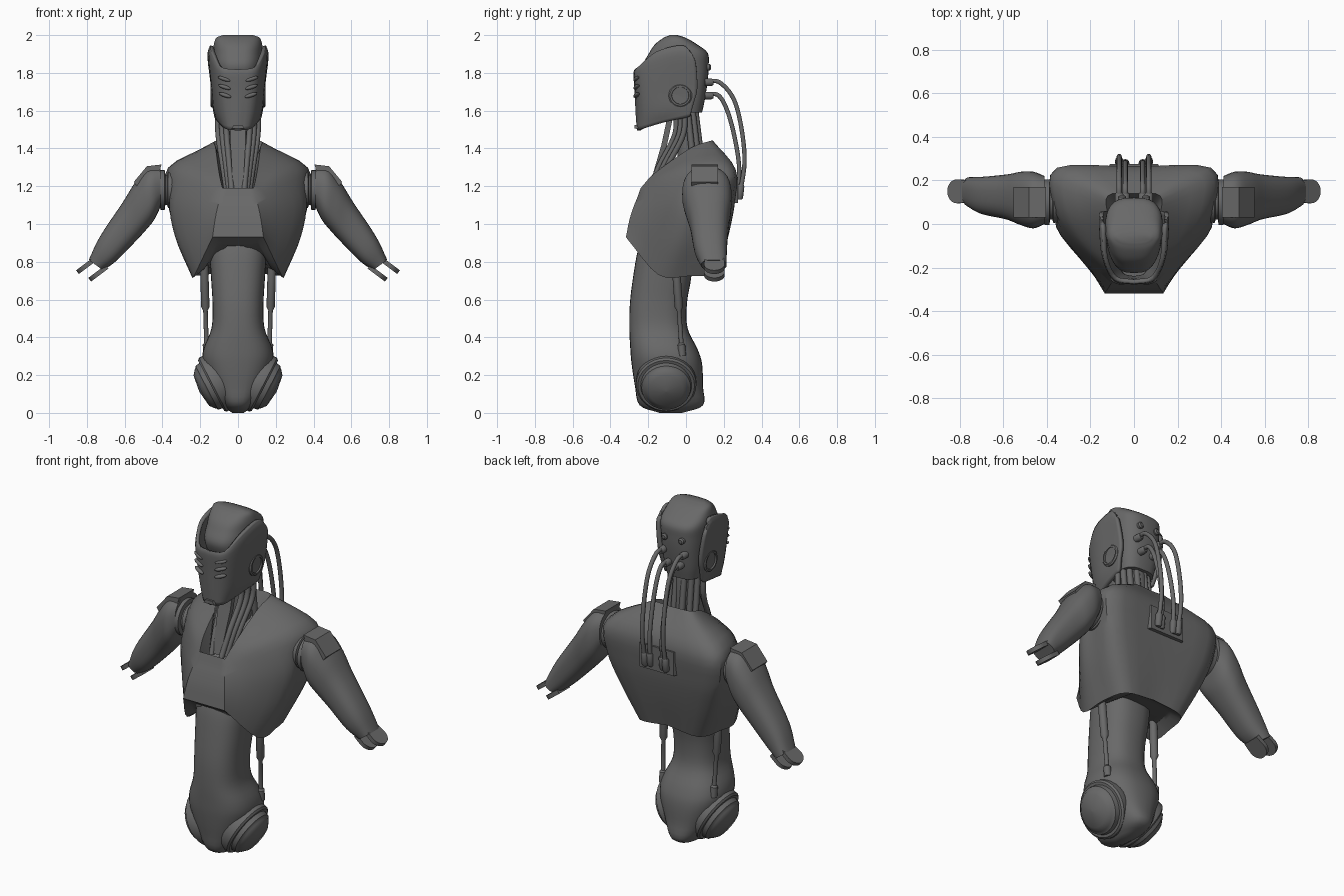
import bpy, bmesh
from math import sin, cos, pi, radians, copysign
from mathutils import Vector as V

cube = bpy.data.objects.get("Cube")
if cube:
    bpy.data.objects.remove(cube, do_unlink=True)

GREY = (0.14, 0.14, 0.14, 1)
metal = bpy.data.materials.new("dark grey metal")
metal.use_nodes = True
metal.diffuse_color = GREY
metal.node_tree.nodes["Principled BSDF"].inputs["Base Color"].default_value = GREY
SIDES = (("left", 1), ("right", -1))


def dense(pts, n=4, sharp=()):
    """Smooth curve through the points, broken at the sharp indices."""
    out, last = [], len(pts) - 1
    for i in range(last):
        b, c = pts[i], pts[i + 1]
        a = 2 * b - c if i == 0 or i in sharp else pts[i - 1]
        d = 2 * c - b if i + 1 == last or i + 1 in sharp else pts[i + 2]
        for k in range(n):
            t = k / n
            out.append(b + (c - a) * (t / 2) + (2 * a - 5 * b + 4 * c - d) * (t * t / 2)
                       + (3 * b - a - 3 * c + d) * (t ** 3 / 2))
    return out + [pts[-1]]


def surface(name, rings, closed=True, angle=35):
    """Skin a list of rings; closed rings get end caps."""
    bm = bmesh.new()
    grid = [[bm.verts.new(p) for p in r] for r in rings]
    n = len(grid[0])
    for a, b in zip(grid, grid[1:]):
        for i in range(n if closed else n - 1):
            j = (i + 1) % n
            bm.faces.new((a[i], a[j], b[j], b[i]))
    if closed:
        bm.faces.new(grid[0])
        bm.faces.new(grid[-1])
    bmesh.ops.remove_doubles(bm, verts=bm.verts, dist=0.0002)
    bmesh.ops.recalc_face_normals(bm, faces=bm.faces)
    mesh = bpy.data.meshes.new(name)
    bm.to_mesh(mesh)
    bm.free()
    ob = bpy.data.objects.new(name, mesh)
    bpy.context.collection.objects.link(ob)
    mesh.materials.append(metal)
    bpy.ops.object.select_all(action="DESELECT")
    ob.select_set(True)
    bpy.context.view_layer.objects.active = ob
    bpy.ops.object.shade_smooth_by_angle(angle=radians(angle))
    return ob


def shell(name, rows, sharp_cols, sharp_rows, closed):
    """Mirrored surface from half rows running front to back."""
    rows = [dense([V(p) for p in r], 4, sharp_cols) for r in rows]
    cols = [dense(c, 4, sharp_rows) for c in zip(*rows)]
    rings = []
    for r in zip(*cols):
        r = list(r)
        m = [V((-p.x, p.y, p.z)) for p in reversed(r)]
        rings.append(r + m[1:-1] if closed else m + r[1:])
    return surface(name, rings, closed)


def oval(power, n=32):
    e = 2 / power
    for i in range(n):
        c, s = cos(2 * pi * i / n), sin(2 * pi * i / n)
        yield copysign(abs(c) ** e, c), copysign(abs(s) ** e, s)


def stack(name, rows, power, taper=0):
    """Level ovals given as height, front, back, half width."""
    rings = []
    for z, f, b, w in dense([V(r) for r in rows]):
        rings.append([V((w * c * (1 - taper * max(0, -s)), (f + b) / 2 + (b - f) / 2 * s, z))
                      for c, s in oval(power)])
    return surface(name, rings)


def lathe(name, profile, origin, axis, n=32):
    """Turn a profile of radius, height about an axis."""
    q = V(axis).to_track_quat("Z", "Y")
    rings = [[V(origin) + q @ V((max(r, .001) * cos(2 * pi * i / n), max(r, .001) * sin(2 * pi * i / n), h))
              for i in range(n)] for r, h in profile]
    return surface(name, rings)


def tube(name, pts, r):
    cu = bpy.data.curves.new(name, "CURVE")
    cu.dimensions = "3D"
    cu.bevel_depth, cu.bevel_resolution, cu.use_fill_caps = r, 3, True
    path = dense([V(p) for p in pts], 8)
    sp = cu.splines.new("POLY")
    sp.points.add(len(path) - 1)
    for q, p in zip(sp.points, path):
        q.co = (*p, 1)
    cu.materials.append(metal)
    bpy.context.collection.objects.link(bpy.data.objects.new(name, cu))


# Chest: half rows from the lower edge up to the neckline
edge = [(0, -.318, .93), (.135, -.318, .93), (.23, -.145, .73), (.236, .02, .725), (.19, .16, .73), (0, .17, .75)]
neck = [(0, -.24, 1.19), (.082, -.24, 1.19), (.1, -.165, 1.27), (.118, .02, 1.4), (.12, .13, 1.44), (0, .14, 1.44)]
under = [(x * .75, -.07 + (y + .07) * .78, z + (.83 - z) * .4) for x, y, z in edge]
throat = [(x * .75, -.05 + (y + .05) * .75, z - .08) for x, y, z in neck]
chest = [
    under, edge,
    [(0, -.3, 1.02), (.122, -.3, 1.02), (.31, -.08, .94), (.325, .05, .93), (.28, .21, .94), (0, .225, .95)],
    [(0, -.278, 1.09), (.108, -.278, 1.09), (.335, -.05, 1.12), (.36, .08, 1.12), (.34, .245, 1.12), (0, .255, 1.12)],
    [(0, -.258, 1.14), (.094, -.258, 1.14), (.25, -.09, 1.25), (.35, .08, 1.3), (.335, .25, 1.29), (0, .255, 1.29)],
    neck, throat]
shell("chest", chest, (1,), (1, 5), True)

# Abdomen and pelvis
stack("abdomen", [(.95, -.22, .03, .14), (.86, -.255, .035, .15), (.72, -.28, .028, .143), (.58, -.297, .005, .135),
                  (.45, -.3, .008, .14), (.34, -.295, .06, .182), (.26, -.288, .085, .185), (.14, -.27, .09, .14),
                  (.04, -.245, .09, .08), (0, -.14, -.02, .03)], 2.5)

# Hips and side rods
for side, s in SIDES:
    lathe(side + "_hip", [(.1, -.05), (.15, -.04), (.16, -.02), (.16, .02), (.15, .03), (.135, .03), (.13, .055),
                          (.12, .06), (.115, .068), (.09, .088), (0, .1)], (s * .116, -.105, .158), (s * .89, 0, -.46))
    a, b = V((s * .18, -.055, .8)), V((s * .165, -.02, .3))
    lathe(side + "_rod", [(.022, 0), (.022, .24), (.012, .26), (.012, .43), (.02, .44), (.02, .5)], a, b - a, 16)

# Arms
arm_rows = [(.41, 1.305, .41, 1.09, .0, .22), (.48, 1.295, .445, 1.02, -.02, .24), (.545, 1.22, .49, .965, -.005, .24),
            (.61, 1.115, .55, .9, .02, .228), (.73, .935, .65, .8, .045, .217), (.79, .81, .715, .755, .08, .215)]
panel = [(.405, 1.315), (.482, 1.306), (.552, 1.222), (.52, 1.18), (.42, 1.26)]
for side, s in SIDES:
    rings = []
    for ux, uz, lx, lz, f, b in dense([V(r) for r in arm_rows]):
        mid, half = V((ux + lx, f + b, uz + lz)) / 2, V((ux - lx, 0, uz - lz)) / 2
        ring = [mid + half * c + V((0, (b - f) / 2 * q, 0)) for c, q in oval(2.5)]
        rings.append([V((s * p.x, p.y, p.z)) for p in ring])
    surface(side + "_arm", rings)
    lathe(side + "_shoulder_joint", [(.09, -.03), (.095, .02), (.08, .025), (.08, .035), (.105, .038), (.105, .06),
                                     (.08, .065)], (s * .35, .1, 1.18), (s, 0, 0))
    surface(side + "_shoulder_panel", [[V((s * x, y, z)) for x, z in panel] for y in (.03, .17)])
    # Two rounded finger plates
    d, across = V((s * .8, 0, -.6)), V((0, 1, 0))
    nrm = d.cross(across)
    for label, x, z in (("upper", .85, .745), ("lower", .785, .705)):
        c = V((s * x, .15, z)) - d * .055
        flat = [c + d * .055 * sin(pi * i / 12) + across * .055 * cos(pi * i / 12) for i in range(13)]
        flat += [c - d * .06 - across * .05, c - d * .06 + across * .05]
        surface(f"{side}_{label}_finger", [[p + nrm * k for p in flat] for k in (-.012, .012)])

# Skull
stack("skull", [(1.59, -.12, .085, .1), (1.66, -.16, .1, .115), (1.76, -.2, .115, .125), (1.84, -.225, .12, .132),
                (1.905, -.195, .115, .133), (1.95, -.165, .06, .128), (1.985, -.12, .0, .115),
                (2, -.085, -.045, .08)], 3, .22)

# Face mask: half rows from the brow down to the chin
mask = shell("face_mask", [
    [(0, -.264, 1.815), (.085, -.246, 1.828), (.13, -.155, 1.91), (.138, -.02, 1.943), (.148, .02, 1.9)],
    [(0, -.268, 1.79), (.088, -.252, 1.8), (.137, -.15, 1.86), (.15, -.02, 1.89), (.15, .05, 1.86)],
    [(0, -.262, 1.7), (.083, -.242, 1.7), (.122, -.15, 1.7), (.13, -.02, 1.7), (.132, .06, 1.72)],
    [(0, -.257, 1.59), (.072, -.232, 1.585), (.112, -.14, 1.6), (.126, -.02, 1.63), (.126, .04, 1.64)],
    [(0, -.25, 1.495), (.058, -.228, 1.505), (.095, -.12, 1.54), (.114, 0, 1.565), (.114, .02, 1.575)]],
    (), (), False)
mod = mask.modifiers.new("thickness", "SOLIDIFY")
mod.thickness, mod.offset = .02, 0

# Mouth notch, eye slats and ears
surface("mouth", [[V((x, y, z)) for x, z in ((-.035, 1.505), (-.022, 1.525), (.022, 1.525), (.035, 1.505))]
                  for y in (-.24, -.272)])
for side, s in SIDES:
    for i in range(3):
        slat = lathe(f"{side}_eye_slat_{i + 1}", [(cos(t * pi / 8), sin(t * pi / 8)) for t in range(-4, 5)],
                     (0, 0, 0), (0, 0, 1), 16)
        slat.scale = (.036, .014, .011)
        slat.location = (s * (.073 - i * .002), -.262, 1.768 - i * .043)
        slat.rotation_euler = (0, -s * .3, s * .3)
    lathe(side + "_ear", [(.062, -.03), (.062, .008), (.055, .014), (.046, .014), (.044, .006), (0, .006)],
          (s * .132, -.03, 1.68), (s, 0, 0))

# Neck core, throat strap and tubes
tube("neck_core", [(0, .0, 1.62), (0, .01, 1.5), (0, .02, 1.3)], .065)
strap = [(.042, -.1, 1.56), (.04, -.13, 1.42), (.026, -.2, 1.18)]
surface("throat_strap", [[V((-w, y, z)), V((w, y, z)), V((w, y + .03, z)), V((-w, y + .03, z))] for w, y, z in strap])
for side, s in SIDES:
    for i in range(3):
        k = i * .022
        tube(f"{side}_throat_tube_{i + 1}", [(s * (.065 + k), -.05 + k, 1.6), (s * (.06 + k), -.06 + k, 1.47),
                                             (s * (.045 + k * .8), -.14 + k, 1.31), (s * (.032 + k * .6), -.2 + k, 1.17)], .015)
        a = .3 + i * .5
        tube(f"{side}_nape_tube_{i + 1}", [(s * .085 * sin(a), -.01 + .06 * cos(a), 1.62),
                                           (s * .09 * sin(a), .02 + .065 * cos(a), 1.34)], .017)

# Back plate and cables
surface("cable_plate", [[V((x * w, y, z)) for x, z in ((-1, 1.11), (1, 1.11), (1, 1.25), (-1, 1.25))]
                        for w, y in ((.13, .235), (.11, .275))])
for side, s in SIDES:
    routes = (("outer", .068, [(.1, 1.75), (.18, 1.748), (.265, 1.63), (.31, 1.36), (.283, 1.14)]),
              ("inner", .04, [(.1, 1.68), (.175, 1.678), (.235, 1.55), (.28, 1.32), (.272, 1.14)]))
    for label, x, path in routes:
        pts = [(s * x, y, z) for y, z in path]
        tube(f"{side}_{label}_cable", pts, .012)
        lathe(f"{side}_{label}_socket", [(.02, 0), (.02, .035), (.014, .045)], pts[0], (0, 1, 0), 16)
        lathe(f"{side}_{label}_clamp", [(.014, -.01), (.019, 0), (.019, .06), (.014, .07)], pts[-1], (0, .12, 1), 16)
    lathe(side + "_stud", [(.018, 0), (.018, .015), (.01, .022)], (s * .055, .11, 1.83), (0, 1, 0), 16)
